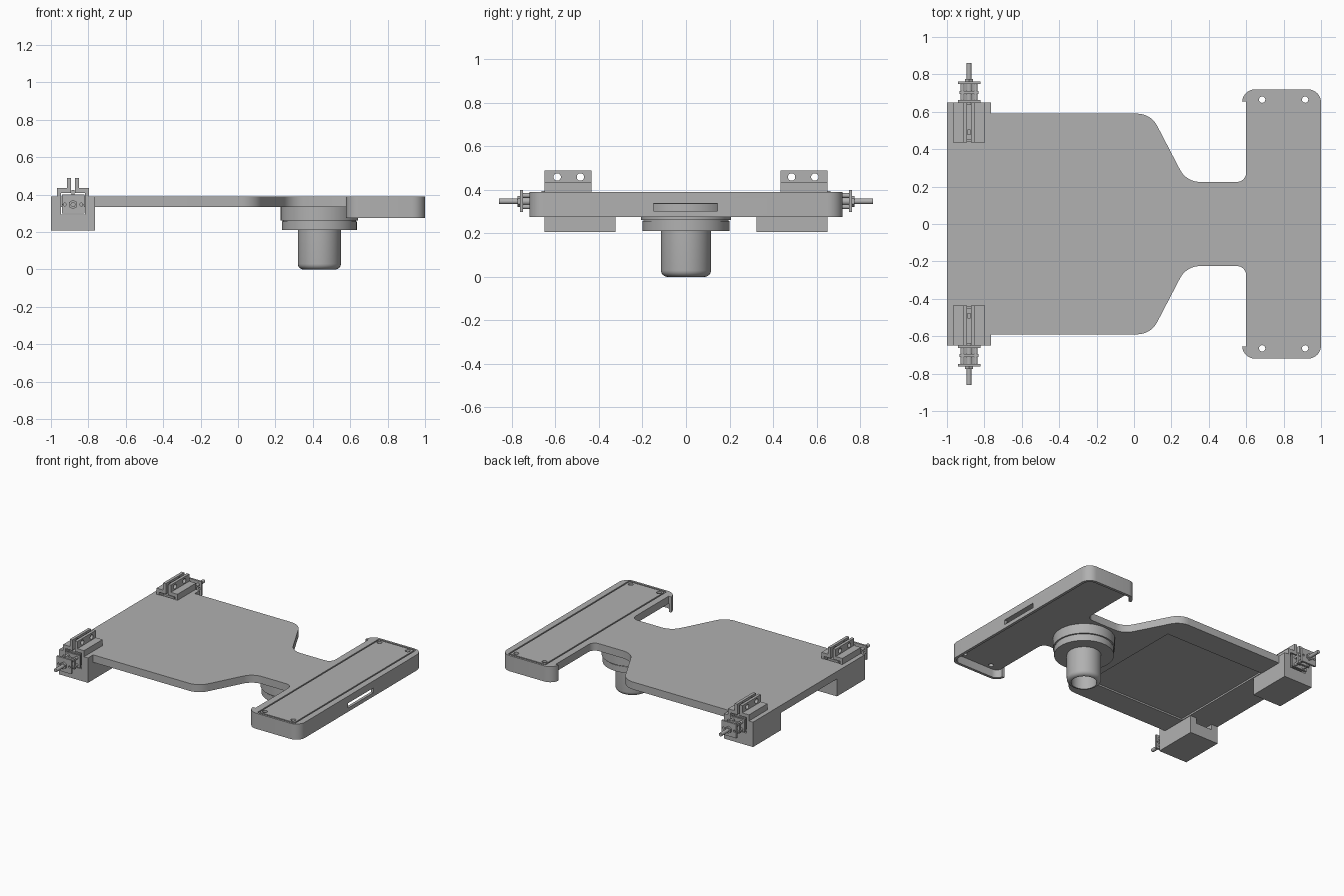
import bpy, bmesh, math
from mathutils import Vector, Matrix

cube = bpy.data.objects.get("Cube")
if cube:
    bpy.data.objects.remove(cube, do_unlink=True)

grey = bpy.data.materials.new("plain grey")
grey.use_nodes = True
colour = (0.44, 0.44, 0.44, 1)
grey.diffuse_color = colour
grey.node_tree.nodes["Principled BSDF"].inputs["Base Color"].default_value = colour


def finish(name, bm, smooth=False):
    bmesh.ops.recalc_face_normals(bm, faces=bm.faces)
    mesh = bpy.data.meshes.new(name)
    bm.to_mesh(mesh)
    bm.free()
    mesh.materials.append(grey)
    ob = bpy.data.objects.new(name, mesh)
    bpy.context.collection.objects.link(ob)
    if smooth:
        shade(ob)
    return ob


def shade(ob):
    bpy.ops.object.select_all(action='DESELECT')
    bpy.context.view_layer.objects.active = ob
    ob.select_set(True)
    bpy.ops.object.shade_smooth_by_angle(angle=math.radians(35))


def box(name, x, y, z):
    bm = bmesh.new()
    bmesh.ops.create_cube(bm, size=1)
    for v in bm.verts:
        v.co = Vector([(a + b) / 2 + c * abs(b - a) for (a, b), c in zip((x, y, z), v.co)])
    return finish(name, bm)


def cylinder(name, centre, radius, length, axis='Z', sides=24):
    bm = bmesh.new()
    turn = {'X': Matrix.Rotation(math.pi / 2, 4, 'Y'), 'Y': Matrix.Rotation(math.pi / 2, 4, 'X'),
            'Z': Matrix()}[axis]
    bmesh.ops.create_cone(bm, cap_ends=True, segments=sides, radius1=radius, radius2=radius,
                          depth=length, matrix=Matrix.Translation(centre) @ turn)
    return finish(name, bm, sides > 8)


def rounded(corners, steps=8):
    """Outline from (x, y, fillet radius) corners."""
    out = []
    for i, (x, y, r) in enumerate(corners):
        p = Vector((x, y))
        if not r:
            out.append(p)
            continue
        a = (Vector(corners[i - 1][:2]) - p).normalized()
        b = (Vector(corners[(i + 1) % len(corners)][:2]) - p).normalized()
        half = a.angle(b) / 2
        centre = p + (a + b).normalized() * (r / math.sin(half))
        start = p + a * (r / math.tan(half)) - centre
        end = p + b * (r / math.tan(half)) - centre
        sweep = start.angle_signed(end)
        for k in range(steps + 1):
            out.append(centre + Matrix.Rotation(-sweep * k / steps, 2) @ start)
    return out


def prism(name, corners, z0, z1):
    bm = bmesh.new()
    face = bm.faces.new([bm.verts.new((p.x, p.y, z0)) for p in rounded(corners)])
    top = bmesh.ops.extrude_face_region(bm, geom=[face])["geom"]
    bmesh.ops.translate(bm, vec=(0, 0, z1 - z0),
                        verts=[g for g in top if isinstance(g, bmesh.types.BMVert)])
    return finish(name, bm)


def rectangle(x0, x1, y, r):
    return [(x0, -y, r), (x1, -y, r), (x1, y, r), (x0, y, r)]


def cut(ob, *cutters):
    for c in cutters:
        mod = ob.modifiers.new("cut", 'BOOLEAN')
        mod.object, mod.operation, mod.solver = c, 'DIFFERENCE', 'EXACT'
        graph = bpy.context.evaluated_depsgraph_get()
        mesh = bpy.data.meshes.new_from_object(ob.evaluated_get(graph))
        ob.modifiers.clear()
        ob.data = mesh
        bpy.data.objects.remove(c, do_unlink=True)
    shade(ob)


# Deck plate with a narrow neck, shallow recess below
TOP, UNDER = 0.39, 0.335
half = [(-1, 0.59, 0), (0.09, 0.59, 0.12), (0.28, 0.225, 0.12), (0.6, 0.225, 0.05), (0.6, 0.3, 0),
        (0.605, 0.3, 0)]
deck = prism("deck_plate", half + [(x, -y, r) for x, y, r in reversed(half)], UNDER, TOP)
CX = -0.882
channel = (CX - 0.065, CX + 0.065)
cut(deck, box("c", (-0.76, 0.05), (-0.41, 0.41), (0.3, UNDER + 0.012)),
    *[box("c", channel, sorted((s * 0.44, s * 0.7)), (0.3, 0.5)) for s in (1, -1)])

# Cross bar: hollow shell, open toward the deck, with hooked ends
bar = prism("cross_bar", rectangle(0.578, 1, 0.72, 0.07), 0.275, TOP)
cut(bar,
    box("c", (0.5, 0.6), (-0.655, 0.655), (0.2, 0.5)),
    prism("c", rectangle(0.598, 0.98, 0.7, 0.05), 0.2, UNDER),
    prism("c", rectangle(0.65, 0.955, 0.705, 0.01), TOP - 0.008, 0.5),
    box("c", (0.95, 1.1), (-0.15, 0.145), (0.303, 0.338)))
panel = prism("bar_top_panel", rectangle(0.66, 0.945, 0.695, 0.008), TOP - 0.012, TOP)
for x in (0.685, 0.915):
    for y in (-0.665, 0.665):
        for part in (bar, panel):
            cut(part, cylinder("c", (x, y, TOP), 0.017, 0.3))

# Round housing under the neck with a hollow rounded barrel
fillet = [(0.085 + 0.03 * math.sin(a), 0.03 - 0.03 * math.cos(a))
          for a in [math.pi / 12 * k for k in range(7)]]
profile = [(0, 0.15), (0.085, 0.15)] + fillet + [
    (0.115, 0.21), (0.2, 0.21), (0.2, 0.256), (0.196, 0.256), (0.196, 0.262),
    (0.207, 0.262), (0.207, UNDER + 0.002), (0, UNDER + 0.002)]
bm = bmesh.new()
verts = [bm.verts.new((r, 0, z)) for r, z in profile]
edges = [bm.edges.new(pair) for pair in zip(verts, verts[1:])]
bmesh.ops.spin(bm, geom=verts + edges, cent=(0, 0, 0), axis=(0, 0, 1),
               angle=math.tau, steps=48, use_merge=True)
bmesh.ops.remove_doubles(bm, verts=bm.verts, dist=0.0005)
bmesh.ops.translate(bm, verts=bm.verts, vec=(0.435, 0, 0))
finish("round_housing", bm, True)

# Clamp assemblies on both sides
for side, s in (("left", 1), ("right", -1)):
    def part(name, x0, x1, y0, y1, z0, z1):
        return box(side + "_" + name, (CX + x0, CX + x1), sorted((s * y0, s * y1)), (z0, z1))

    def rod(name, x, y0, y1, z, r, sides=16):
        return cylinder(side + "_" + name, (CX + x, s * (y0 + y1) / 2, z), r, y1 - y0, 'Y', sides)

    block = box(side + "_clamp_block", (-1, -0.765), sorted((s * 0.325, s * 0.65)), (0.207, TOP))
    cut(block, box("c", channel, sorted((s * 0.2, s * 0.8)), (0.295, 0.5)))
    part("slider", -0.045, 0.045, 0.45, 0.64, 0.31, 0.398)

    # Guide cap and drilled jaws
    for d in (-1, 1):
        part("guide_cap", d * 0.01, d * 0.085, 0.435, 0.65, 0.41, 0.435)
        part("guide_foot", d * 0.065, d * 0.085, 0.435, 0.65, TOP, 0.41)
        jaw = part("jaw", d * 0.01, d * 0.031, 0.435, 0.65, 0.435, 0.488)
        cut(jaw, *[cylinder("c", (CX, s * y, 0.459), 0.017, 0.2, 'X') for y in (0.485, 0.592)])
    part("jaw_pin", -0.008, 0.008, 0.475, 0.505, 0.395, 0.425)

    # Screw drive: plates, posts, nut and shaft
    part("inner_plate", -0.06, 0.06, 0.65, 0.663, 0.305, 0.395)
    part("middle_plate", -0.05, 0.05, 0.695, 0.71, 0.31, 0.388)
    end = part("end_plate", -0.06, 0.06, 0.748, 0.762, 0.298, 0.4)
    cut(end, *[cylinder("c", (CX + d * 0.045, s * 0.755, 0.347), 0.008, 0.1, 'Y', 12)
               for d in (-1, 1)])
    for d in (-1, 1):
        for z in (0.322, 0.374):
            rod("post", d * 0.035, 0.655, 0.755, z, 0.011)
    rod("collar", 0, 0.66, 0.75, 0.347, 0.018)
    rod("hex_nut", 0, 0.76, 0.775, 0.347, 0.025, 6)
    rod("screw_shaft", 0, 0.64, 0.86, 0.347, 0.013)
